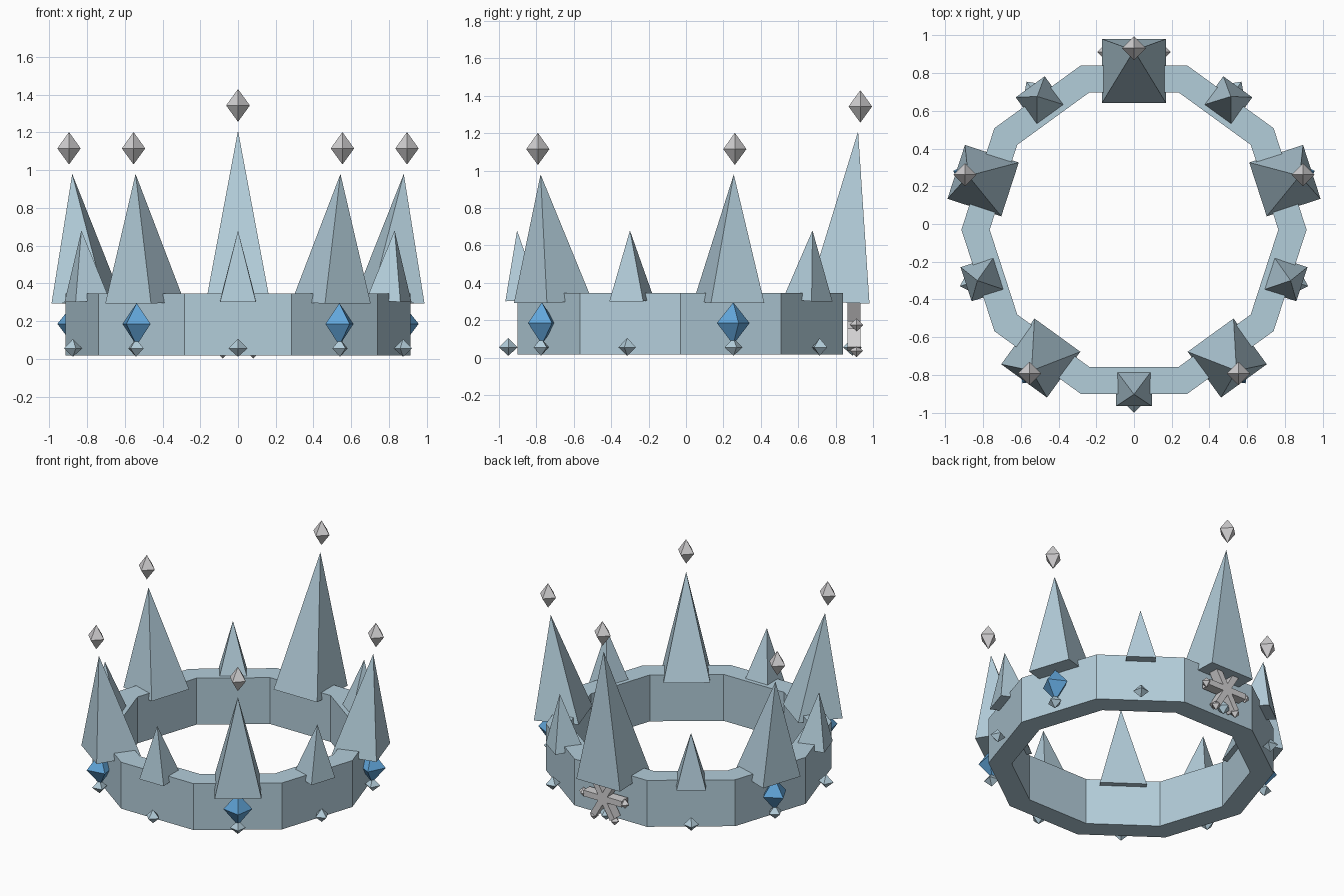
import bpy
import bmesh
from math import sin, cos, pi, radians
from mathutils import Vector, Matrix

if "Cube" in bpy.data.objects:
    bpy.data.objects.remove(bpy.data.objects["Cube"], do_unlink=True)

CY = -0.03          # centre of the ring along y
SIDES = 10


def material(name, rgb):
    m = bpy.data.materials.new(name)
    m.use_nodes = True
    m.diffuse_color = (*rgb, 1)
    m.node_tree.nodes["Principled BSDF"].inputs["Base Color"].default_value = (*rgb, 1)
    return m


ICE = material("pale ice blue", (0.45, 0.61, 0.70))
SILVER = material("silver white", (0.64, 0.63, 0.64))
BLUE = material("gem blue", (0.12, 0.38, 0.70))


def make(name, bm, mat):
    bmesh.ops.recalc_face_normals(bm, faces=bm.faces)
    mesh = bpy.data.meshes.new(name)
    bm.to_mesh(mesh)
    bm.free()
    mesh.materials.append(mat)
    ob = bpy.data.objects.new(name, mesh)
    bpy.context.collection.objects.link(ob)
    return ob


def spot(radius, angle, z):
    return Vector((radius * cos(angle), CY + radius * sin(angle), z))


def diamond(name, centre, radius, up, down, mat, turn=0.0):
    """Four-sided bipyramid."""
    bm = bmesh.new()
    ring = [bm.verts.new(centre + Vector((radius * cos(turn + k * pi / 2),
                                          radius * sin(turn + k * pi / 2), 0)))
            for k in range(4)]
    top = bm.verts.new(centre + Vector((0, 0, up)))
    bottom = bm.verts.new(centre - Vector((0, 0, down)))
    for a, b in zip(ring, ring[1:] + ring[:1]):
        bm.faces.new((a, b, top))
        bm.faces.new((b, a, bottom))
    return make(name, bm, mat)


def spike(name, angle, side, base_z, lean_radius, tip_z):
    """Square pyramid sitting on the band, its tip leaning outward."""
    bm = bmesh.new()
    out = Vector((cos(angle), sin(angle), 0))
    across = Vector((-sin(angle), cos(angle), 0))
    mid = spot(0.841, angle, base_z)
    base = [bm.verts.new(mid + out * (i * side / 2) + across * (j * side / 2)
                         - Vector((0, 0, i * 0.006)))
            for i, j in ((1, 1), (-1, 1), (-1, -1), (1, -1))]
    tip = bm.verts.new(spot(lean_radius, angle, tip_z))
    bm.faces.new(base)
    for a, b in zip(base, base[1:] + base[:1]):
        bm.faces.new((a, b, tip))
    return make(name, bm, ICE)


# Ten-sided band with a rectangular section
bm = bmesh.new()
section = [(0.915, 0.017), (0.915, 0.345), (0.765, 0.345), (0.765, 0.017)]
loops = [[bm.verts.new(spot(r, 2 * pi * k / SIDES, z)) for r, z in section]
         for k in range(SIDES)]
for k in range(SIDES):
    here, there = loops[k], loops[(k + 1) % SIDES]
    for i in range(4):
        j = (i + 1) % 4
        bm.faces.new((here[i], there[i], there[j], here[j]))
make("band", bm, ICE)

# One spike and one stud on each side of the band
for k in range(SIDES):
    angle = radians(90 + 36 * k)
    diamond(f"band_stud_{k}", spot(0.92, angle, 0.055), 0.05, 0.05, 0.045, ICE, angle)
    if k == 0:
        spike("back_spike", angle, 0.34, 0.295, 0.95, 1.21)
        diamond("back_floating_diamond", spot(0.962, angle, 1.343), 0.063, 0.087, 0.087, SILVER)
    elif k % 2 == 0:
        spike(f"tall_spike_{k}", angle, 0.30, 0.298, 0.924, 0.98)
        diamond(f"floating_diamond_{k}", spot(0.942, angle, 1.115), 0.062, 0.087, 0.085, SILVER)
        diamond(f"blue_gem_{k}", spot(0.915, angle, 0.185), 0.092, 0.11, 0.115, BLUE, angle)
    else:
        spike(f"short_spike_{k}", angle, 0.19, 0.307, 0.873, 0.68)

# Snowflake on the back: three crossed bars
flake = Vector((0, 0.898, 0.175))
bm = bmesh.new()
for k in range(3):
    turn = Matrix.Rotation(k * pi / 3, 4, 'Y')
    size = Matrix.Diagonal((0.30, 0.07, 0.042, 1))
    bmesh.ops.create_cube(bm, size=1, matrix=Matrix.Translation(flake) @ turn @ size)
make("snowflake", bm, SILVER)

# Small diamonds on the tips of its side and lower arms
for k in range(4):
    a = pi + k * pi / 3
    tip = flake + Vector((0.16 * cos(a), 0.014, 0.16 * sin(a)))
    diamond(f"snowflake_tip_{k}", tip, 0.035, 0.035, 0.035, SILVER)
